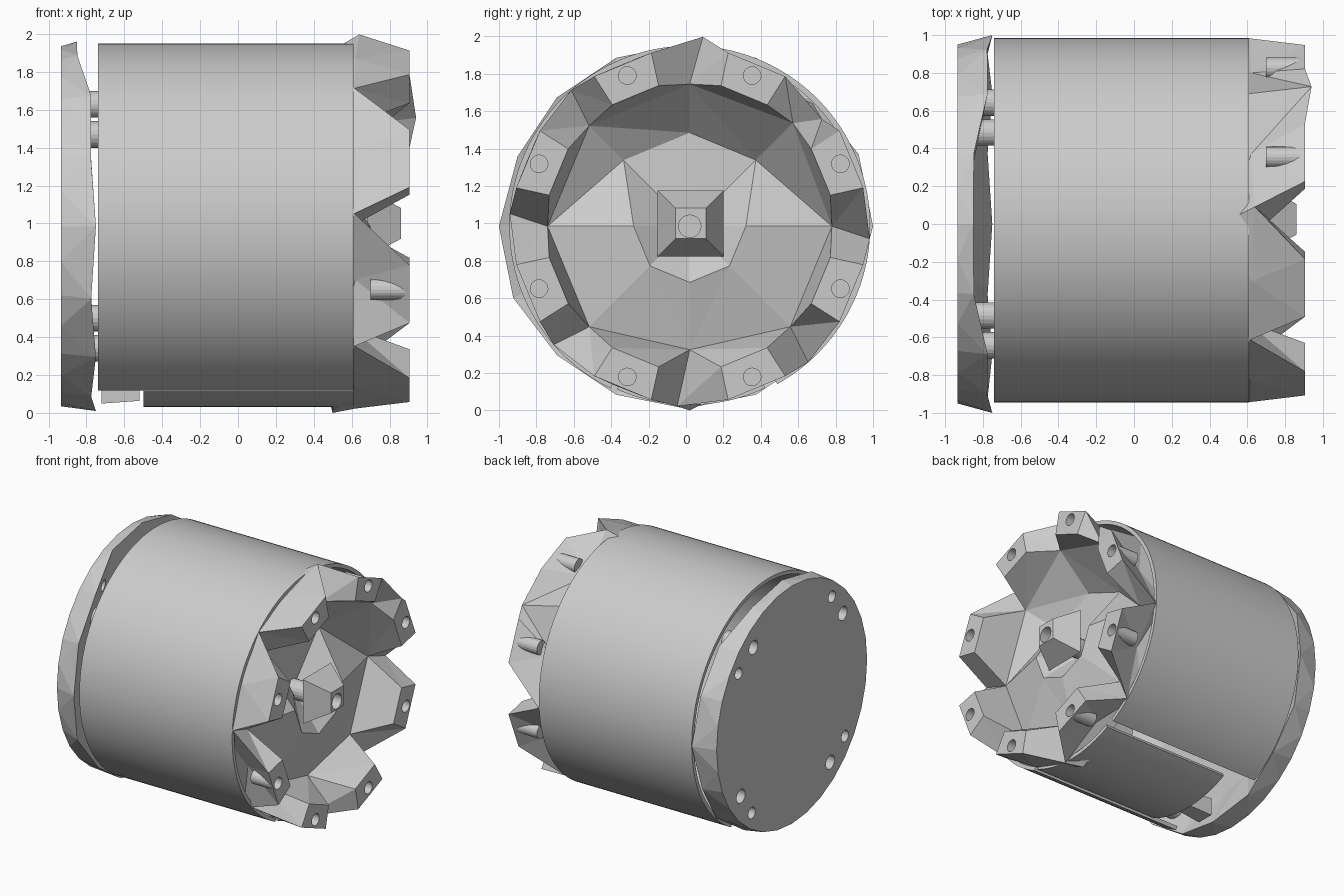
import bpy, bmesh, math
from mathutils import Matrix, Vector

CY, CZ = 0.02, 0.985          # axis of the drum, which runs along x

cube = bpy.data.objects.get("Cube")
if cube:
    bpy.data.objects.remove(cube)


def polar(x, r, deg, cy=CY):
    a = math.radians(deg)
    return Vector((x, cy + r * math.cos(a), CZ + r * math.sin(a)))


def finish(name, bm):
    bmesh.ops.recalc_face_normals(bm, faces=bm.faces)
    mesh = bpy.data.meshes.new(name)
    bm.to_mesh(mesh)
    bm.free()
    ob = bpy.data.objects.new(name, mesh)
    bpy.context.collection.objects.link(ob)
    return ob


def select(ob):
    bpy.ops.object.select_all(action='DESELECT')
    ob.select_set(True)
    bpy.context.view_layer.objects.active = ob


def rods(name, spots, r1, r2, x0, x1, sides=20, turn=0):
    """Cylinders or cones along x, one per (y, z) spot."""
    bm = bmesh.new()
    for y, z in spots:
        m = (Matrix.Translation(((x0 + x1) / 2, y, z))
             @ Matrix.Rotation(math.pi / 2, 4, 'Y') @ Matrix.Rotation(turn, 4, 'Z'))
        bmesh.ops.create_cone(bm, cap_ends=True, segments=sides, radius1=r1,
                              radius2=r2, depth=x1 - x0, matrix=m)
    return finish(name, bm)


def combine(ob, tool, operation):
    """Apply a boolean and discard the tool."""
    tool.hide_render = True
    mod = ob.modifiers.new("cut", 'BOOLEAN')
    mod.operation, mod.object, mod.solver = operation, tool, 'EXACT'
    select(ob)
    bpy.ops.object.modifier_apply(modifier=mod.name)
    bpy.data.objects.remove(tool)


def arc_plate(name, r_in, r_out, a0, a1, x0, x1, steps):
    """Curved plate wrapped round the drum axis."""
    bm = bmesh.new()
    rows = []
    for i in range(steps + 1):
        a = a0 + (a1 - a0) * i / steps
        rows.append([bm.verts.new(polar(x, r, a)) for x, r in
                     ((x0, r_in), (x1, r_in), (x1, r_out), (x0, r_out))])
    for p, q in zip(rows, rows[1:]):
        for j in range(4):
            k = (j + 1) % 4
            bm.faces.new((p[j], p[k], q[k], q[j]))
    bm.faces.new(rows[0])
    bm.faces.new(rows[-1][::-1])
    ob = finish(name, bm)
    select(ob)
    bpy.ops.object.shade_smooth_by_angle(angle=math.radians(30))
    return ob


# Drum shell, open along the bottom, with a separate strip in the opening
arc_plate("drum_shell", 0.935, 0.965, -61, 244, -0.74, 0.61, 120)
arc_plate("bottom_strip", 0.925, 0.955, 246, 295, -0.5, 0.61, 16)

# Crown: eight jagged lugs; the floor rises to a rim, with a pocket in its upper half
bm = bmesh.new()
N = 8
valley_out, valley_in, waist, skirt, bowl, tips = [], [], [], [], [], []
for k in range(N):
    a = k * 45
    top, bottom, upper = a == 90, a == 270, 0 < a < 180
    valley_out.append(bm.verts.new(polar(0.64 if top else 0.615, 1.015 if top else 0.965, a - 4)))
    valley_in.append(bm.verts.new(polar(0.72 if top else 0.6, 0.66 if bottom else 0.76, a)))
    waist.append(bm.verts.new(polar(0.62, 0.94 if k in (2, 3, 5) else 0.83, a + 20)))
    skirt.append(bm.verts.new(polar(0.5, 0.985 if bottom else 0.93, a)))
    bowl.append(bm.verts.new(polar(0.45 if upper else 0.7, 0.5 if upper else 0.3, a)))
    tips.append([bm.verts.new(polar(0.905, r, a + 22.5 + d))
                 for d, r in ((-10, 0.95), (10, 0.95), (10, 0.77), (-10, 0.77))])
# One gap is bridged by a raised point
valley_out[1].co = polar(0.94, 0.91, 39)
valley_in[1].co = polar(0.78, 0.78, 45)
bowl_mid = bm.verts.new((0.47, CY, CZ))
base_mid = bm.verts.new((0.2, CY, CZ))
for k in range(N):
    n = (k + 1) % N
    ao, bo, bi, ai = tips[k]
    for face in ((ao, bo, bi, ai),
                 (valley_out[k], waist[k], ao),
                 (waist[k], bo, ao),
                 (waist[k], valley_out[n], bo),
                 (valley_in[k], valley_in[n], bi, ai),
                 (valley_out[k], ao, ai, valley_in[k]),
                 (valley_out[n], bo, bi, valley_in[n]),
                 (valley_in[k], valley_in[n], bowl[n], bowl[k]),
                 (bowl[k], bowl[n], bowl_mid),
                 (valley_out[k], waist[k], skirt[k]),
                 (waist[k], skirt[n], skirt[k]),
                 (waist[k], valley_out[n], skirt[n]),
                 (skirt[k], skirt[n], base_mid)):
        bm.faces.new(face)
bmesh.ops.triangulate(bm, faces=[f for f in bm.faces if len(f.verts) > 3])
crown = finish("lug_crown", bm)

# Blind sockets in the lugs, whose walls break through the outer faces
lug_spots = [polar(0, 0.872, 22.5 + 45 * k).yz for k in range(N)]
combine(crown, rods("socket_walls", lug_spots, 0.056, 0.056, 0.7, 0.895), 'UNION')
combine(crown, rods("socket_cutter", lug_spots, 0.047, 0.047, 0.73, 1.0), 'DIFFERENCE')

# Centre post: a socketed pyramid on a stem
post = rods("centre_post", [(0.025, 1.0)], 0.25, 0.115, 0.68, 0.86, 4, math.pi / 4)
combine(post, rods("post_stem", [(CY, CZ)], 0.075, 0.075, 0.35, 0.75), 'UNION')
combine(post, rods("post_cutter", [(CY, CZ)], 0.06, 0.06, 0.72, 1.0), 'DIFFERENCE')

# End cap: flat disc with a jagged rim facing the drum
bm = bmesh.new()
M = 16
disc, rim, lip = [], [], []
for i in range(2 * M):
    disc.append(bm.verts.new(polar(-0.935, 0.95, i * 180 / M, 0)))
for i in range(M):
    a = i * 360 / M
    x = -0.75 - 0.1 * max(0, math.sin(math.radians(a))) ** 4 - 0.025 * (i % 2)
    rim.append(bm.verts.new(polar(x, 1.0 if i in (0, 1, 8, 9) else 0.975, a, 0)))
    lip.append(bm.verts.new(polar(-0.86, 0.7, a, 0)))
bm.faces.new(disc)
bm.faces.new(lip)
for i in range(M):
    n = (i + 1) % M
    d0, d1, d2 = (disc[(2 * i + j) % (2 * M)] for j in range(3))
    for face in ((d0, d1, rim[i]), (d1, rim[n], rim[i]), (d1, d2, rim[n]),
                 (rim[i], rim[n], lip[n]), (rim[i], lip[n], lip[i])):
        bm.faces.new(face)
cap = finish("end_cap", bm)

# Paired holes through the cap: four with tubes reaching the drum, four plain
tube_spots = [polar(0, 0.805, 53 + 90 * k, 0).yz for k in range(4)]
plain_spots = [polar(0, 0.84, 37 + 90 * k, 0).yz for k in range(4)]
combine(cap, rods("tube_walls", tube_spots, 0.07, 0.07, -0.92, -0.7), 'UNION')
combine(cap, rods("hole_cutter", tube_spots, 0.055, 0.055, -1.0, -0.75), 'DIFFERENCE')
combine(cap, rods("plain_cutter", plain_spots, 0.045, 0.045, -1.0, -0.7), 'DIFFERENCE')

# Small wedge foot behind the strip
rods("wedge_foot", [(-0.05, 0.12)], 0.1, 0.08, -0.72, -0.52, 4, math.pi / 4)
